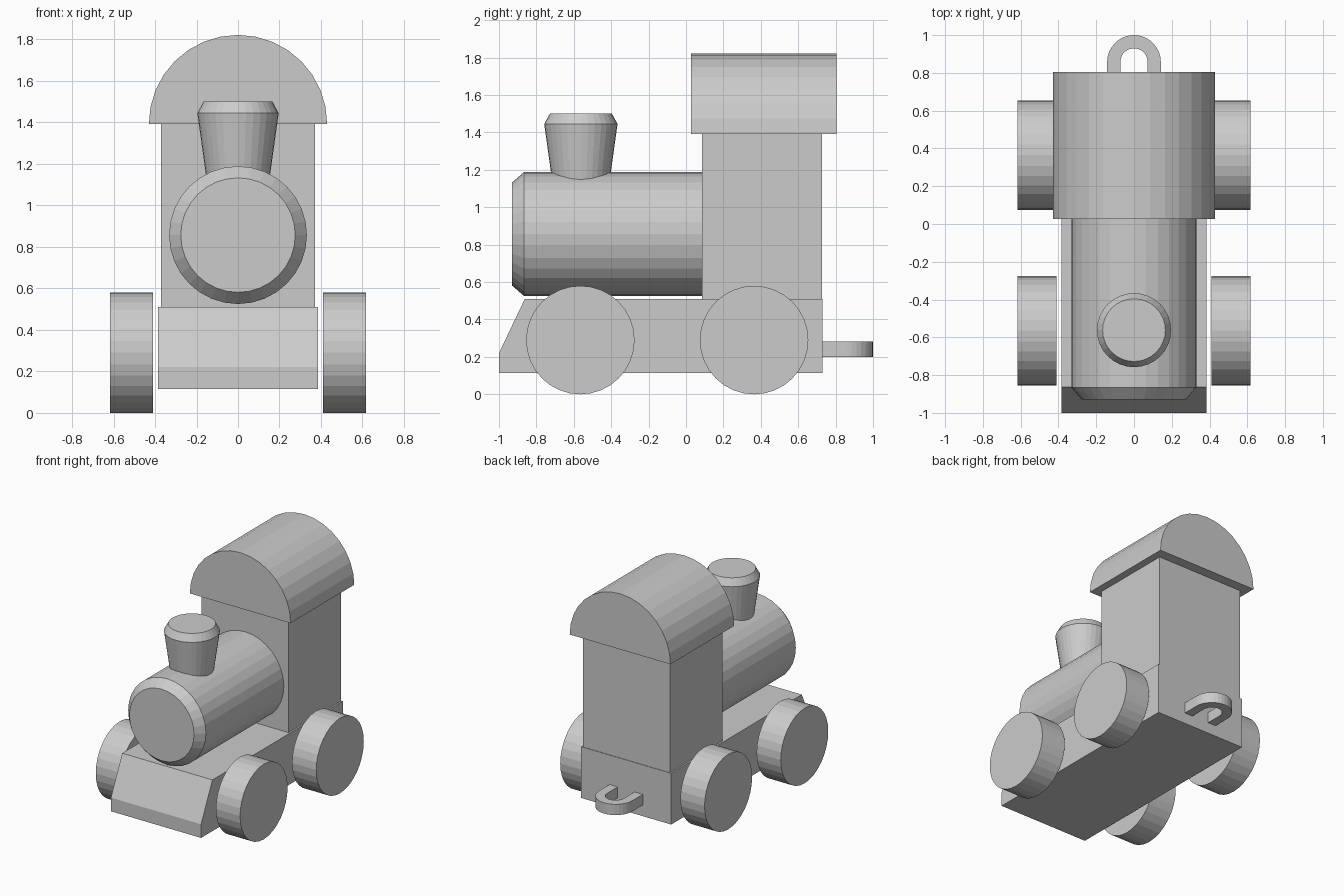
import bpy, bmesh, math
from mathutils import Matrix

if "Cube" in bpy.data.objects:
    bpy.data.objects.remove(bpy.data.objects["Cube"])


def finish(name, bm):
    bmesh.ops.recalc_face_normals(bm, faces=bm.faces)
    mesh = bpy.data.meshes.new(name)
    bm.to_mesh(mesh)
    bm.free()
    obj = bpy.data.objects.new(name, mesh)
    bpy.context.collection.objects.link(obj)
    return obj


def extrude(name, points, depth):
    """Extrude a closed outline of 3D points along a vector."""
    bm = bmesh.new()
    face = bm.faces.new([bm.verts.new(p) for p in points])
    new = bmesh.ops.extrude_face_region(bm, geom=[face], use_keep_orig=True)["geom"]
    bmesh.ops.translate(bm, vec=depth, verts=[g for g in new if isinstance(g, bmesh.types.BMVert)])
    return finish(name, bm)


def turned(name, profile, location, rotation=Matrix.Identity(4), sides=32):
    """Stack rings of (radius, height) along z, cap both ends, then place."""
    bm = bmesh.new()
    rings = [[bm.verts.new((r * math.cos(math.tau * i / sides),
                            r * math.sin(math.tau * i / sides), h))
              for i in range(sides)] for r, h in profile]
    for a, b in zip(rings, rings[1:]):
        for i in range(sides):
            j = (i + 1) % sides
            bm.faces.new((a[i], a[j], b[j], b[i]))
    bm.faces.new(rings[0])
    bm.faces.new(rings[-1])
    bmesh.ops.transform(bm, matrix=Matrix.Translation(location) @ rotation, verts=bm.verts)
    return finish(name, bm)


def arc(radius, steps):
    return [(radius * math.cos(math.pi * i / steps), radius * math.sin(math.pi * i / steps))
            for i in range(steps + 1)]


# Chassis with sloped nose
side = [(-1, 0.115), (-1, 0.22), (-0.862, 0.51), (0.73, 0.51), (0.73, 0.115)]
extrude("chassis", [(-0.385, y, z) for y, z in side], (0.77, 0, 0))

# Cab body and half-round roof
extrude("cab", [(-0.372, 0.085, 0.5), (0.372, 0.085, 0.5),
                (0.372, 0.726, 0.5), (-0.372, 0.726, 0.5)], (0, 0, 0.9))
extrude("cab_roof", [(x, 0.027, 1.392 + z) for x, z in arc(0.43, 16)], (0, 0.777, 0))

# Boiler with bevelled front, axis along -y
turned("boiler", [(0.332, -0.12), (0.332, 0.865), (0.276, 0.93)], (0, 0, 0.857),
       Matrix.Rotation(math.pi / 2, 4, 'X'))

# Flared chimney
turned("chimney", [(0.141, 1.05), (0.196, 1.445), (0.166, 1.5)], (0, -0.562, 0))

# Wheels, axis along x
for sx, s in (("right", 1), ("left", -1)):
    for end, y in (("front", -0.565), ("rear", 0.364)):
        turned(f"{end}_{sx}_wheel", [(0.29, -0.103), (0.29, 0.103)], (s * 0.513, y, 0.29),
               Matrix.Rotation(math.pi / 2, 4, 'Y'))

# Tow loop: U-shaped outline behind the chassis
outer = [(0.142, 0.72)] + [(x, 0.858 + y) for x, y in arc(0.142, 16)] + [(-0.142, 0.72)]
inner = [(0.072, 0.72)] + [(x, 0.858 + y) for x, y in arc(0.072, 16)] + [(-0.072, 0.72)]
extrude("tow_loop", [(x, y, 0.2) for x, y in outer + inner[::-1]], (0, 0, 0.083))
